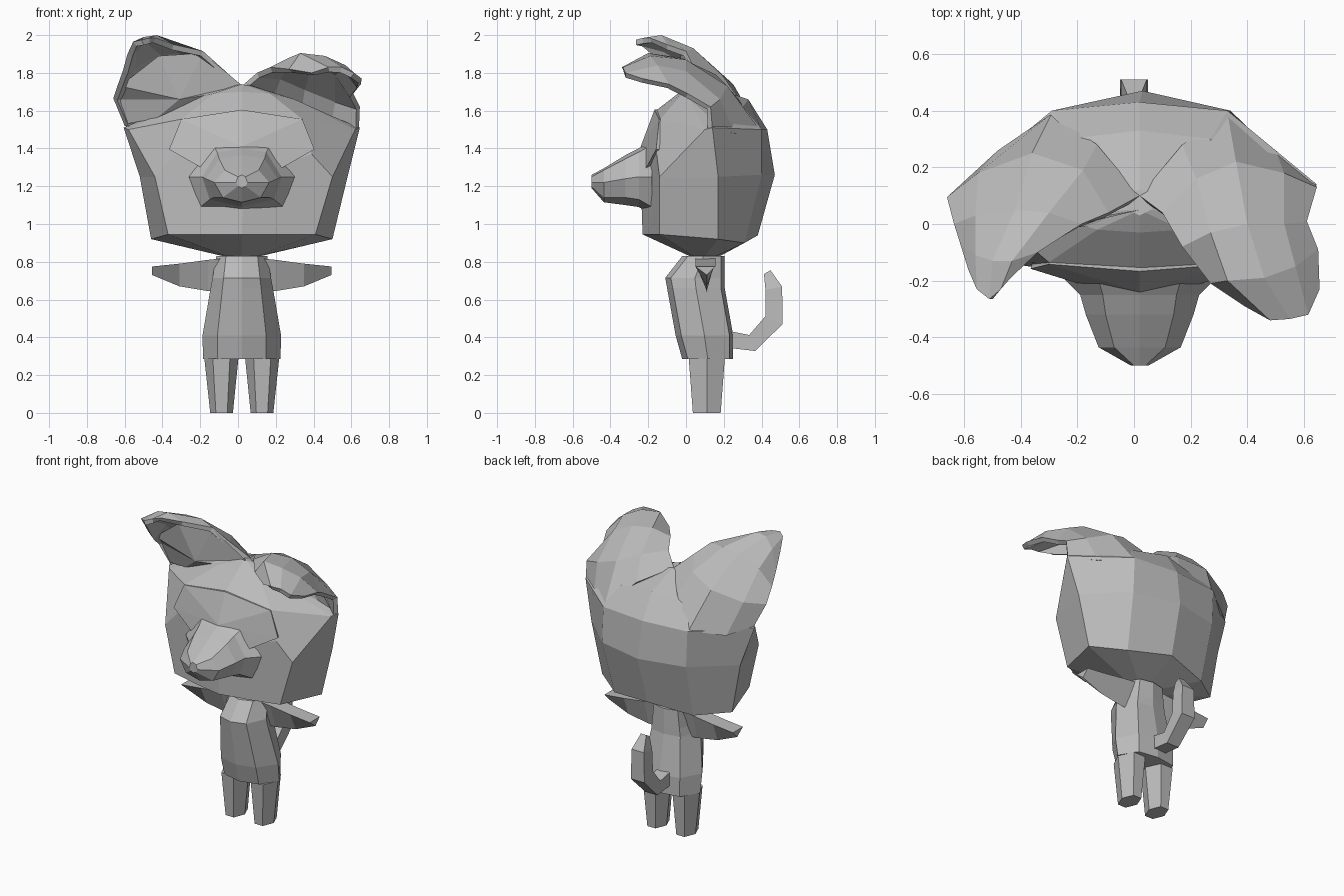
import bpy, bmesh, math
from mathutils import Vector

CX = 0.02  # the figure's own mid line

grey = bpy.data.materials.new("plain grey")
grey.diffuse_color = (0.5, 0.5, 0.5, 1)


def make(name, verts, faces, closed=True):
    bm = bmesh.new()
    vs = [bm.verts.new(v) for v in verts]
    for f in faces:
        bm.faces.new([vs[i] for i in f])
    if closed:
        bmesh.ops.recalc_face_normals(bm, faces=bm.faces)
    me = bpy.data.meshes.new(name)
    bm.to_mesh(me)
    bm.free()
    me.materials.append(grey)
    ob = bpy.data.objects.new(name, me)
    bpy.context.collection.objects.link(ob)
    return ob


def loft(name, rings):
    """Closed solid through rings with equal point counts."""
    n = len(rings[0])
    verts = [p for r in rings for p in r]
    faces = [(k * n + i, k * n + (i + 1) % n, (k + 1) * n + (i + 1) % n, (k + 1) * n + i)
             for k in range(len(rings) - 1) for i in range(n)]
    faces += [tuple(range(n)), tuple(range(len(verts) - n, len(verts)))]
    return make(name, verts, faces)


def mirror(half, cx=CX):
    """Half ring from mid line to mid line -> full ring around x = cx."""
    return ([(cx + x, y, z) for x, y, z in half] +
            [(cx - x, y, z) for x, y, z in half[-2:0:-1]])


# Head: front middle, brow, front corner, side, back corner, back middle
head = [
    (.02, [(0, .02, .83), (.04, .03, .83), (.08, .04, .83), (.10, .10, .83), (.08, .16, .83),
           (0, .18, .83)]),
    (.02, [(0, -.23, .945), (.2, -.19, .945), (.39, -.14, .945), (.48, .17, .92), (.29, .31, .90),
           (0, .38, .94)]),
    (.03, [(0, -.24, 1.25), (.36, -.155, 1.37), (.47, -.14, 1.25), (.55, .17, 1.25),
           (.31, .40, 1.26), (0, .47, 1.26)]),
    (.02, [(0, -.16, 1.6), (.32, -.135, 1.555), (.60, .10, 1.50), (.625, .14, 1.51),
           (.31, .40, 1.5), (0, .43, 1.5)]),
    (.02, [(0, -.03, 1.70), (.15, -.02, 1.69), (.28, .02, 1.66), (.48, .12, 1.57),
           (.25, .30, 1.62), (0, .33, 1.66)]),
    (.02, [(0, .03, 1.74), (.02, .04, 1.735), (.04, .05, 1.735), (.06, .08, 1.73), (.04, .11, 1.73),
           (0, .12, 1.73)]),
]
loft("head", [mirror(h, c) for c, h in head])

# Face plate around the eyes
outline = mirror([(0, -.167, 1.605), (.32, -.142, 1.555), (.385, -.158, 1.395),
                  (.20, -.215, 1.29), (0, -.25, 1.25)])
n = len(outline)
back = [(x * .98, y + .02, z) for x, y, z in outline]
make("face_plate", outline + back + [(CX, -.24, 1.41)],
     [(i, (i + 1) % n, 2 * n) for i in range(n)] +
     [(i, (i + 1) % n, n + (i + 1) % n, n + i) for i in range(n)] +
     [tuple(range(n, 2 * n))])

# Muzzle: rings along y, points from top to bottom as (half width, z)
muzzle = [
    (-.18, [(0, 1.45), (.15, 1.42), (.28, 1.25), (.22, 1.09), (0, 1.05)]),
    (-.25, [(0, 1.40), (.13, 1.38), (.21, 1.25), (.17, 1.13), (0, 1.09)]),
    (-.32, [(0, 1.365), (.12, 1.345), (.19, 1.24), (.15, 1.14), (0, 1.10)]),
    (-.435, [(0, 1.295), (.09, 1.285), (.145, 1.22), (.10, 1.14), (0, 1.115)]),
    (-.50, [(0, 1.26), (.02, 1.25), (.03, 1.22), (.02, 1.20), (0, 1.19)]),
]
loft("muzzle", [mirror([(x, y, z) for x, z in h]) for y, h in muzzle])


# Ears: curved shells, rows from the head to the tip, inner edge to outer edge
def ear(name, rows):
    m = len(rows[0])
    verts = [Vector(p) for r in rows for p in r]
    faces = [(k * m + i, k * m + i + 1, (k + 1) * m + i + 1, (k + 1) * m + i)
             for k in range(len(rows) - 1) for i in range(m - 1)]
    up = sum(((verts[f[2]] - verts[f[0]]).cross(verts[f[3]] - verts[f[1]]).z for f in faces))
    if up < 0:
        faces = [f[::-1] for f in faces]
    ob = make(name, verts, faces, closed=False)
    mod = ob.modifiers.new("thickness", 'SOLIDIFY')
    mod.thickness, mod.offset = .03, -1


def ear_lining(name, rim, middle):
    """Front-facing fan that fills the hollow below the ear."""
    k = len(rim)
    make(name, rim + [middle], [(i, (i + 1) % k, k) for i in range(k)])


ear("upright_ear", [
    [(.02, .10, 1.73), (-.13, .28, 1.66), (-.29, .39, 1.50), (-.48, .26, 1.47), (-.60, .14, 1.52)],
    [(-.09, .04, 1.83), (-.18, .19, 1.79), (-.36, .25, 1.74), (-.55, .18, 1.68), (-.66, .095, 1.665)],
    [(-.185, .0, 1.915), (-.30, .04, 1.93), (-.42, .05, 1.92), (-.56, .03, 1.85), (-.635, .0, 1.74)],
    [(-.34, -.10, 1.95), (-.43, -.13, 2.0), (-.50, -.13, 1.99), (-.56, -.11, 1.93), (-.61, -.08, 1.81)],
    [(-.435, -.19, 1.985), (-.47, -.23, 1.985), (-.51, -.265, 1.975), (-.555, -.23, 1.965),
     (-.585, -.16, 1.90)],
])
ear_lining("upright_ear_lining", [
    (.02, .05, 1.735), (-.185, .0, 1.905), (-.42, -.03, 1.89), (-.625, .02, 1.73),
    (-.645, .095, 1.66), (-.59, .12, 1.53), (-.43, .06, 1.56), (-.18, -.01, 1.68)],
    (-.31, -.01, 1.66))
ear("folded_ear", [
    [(.02, .10, 1.73), (.17, .28, 1.66), (.33, .39, 1.50), (.50, .26, 1.48), (.64, .14, 1.50)],
    [(.10, .04, 1.80), (.22, .16, 1.79), (.36, .22, 1.73), (.53, .18, 1.66), (.645, .13, 1.62)],
    [(.17, -.08, 1.83), (.27, -.03, 1.88), (.40, .0, 1.87), (.53, .0, 1.81), (.61, .01, 1.69)],
    [(.27, -.21, 1.82), (.33, -.20, 1.905), (.46, -.19, 1.89), (.57, -.15, 1.84), (.65, -.09, 1.74)],
    [(.39, -.29, 1.80), (.48, -.34, 1.83), (.55, -.335, 1.83), (.615, -.32, 1.80), (.655, -.23, 1.77)],
])

# Body: (z, half width, front y, back y)
body = [(.285, .205, -.02, .25), (.41, .208, -.055, .25),
        (.66, .165, -.10, .205), (.715, .155, -.11, .205), (.83, .135, -.02, .205)]
loft("body", [mirror([(0, f, z), (w * .62, f + .03, z), (w, (f + b) / 2, z),
                      (w * .65, b - .02, z), (0, b, z)]) for z, w, f, b in body])

for side, word in ((-1, "left"), (1, "right")):
    # Leg: six sided, tapering to the foot
    loft(word + "_leg", [
        [(CX + side * cx + rx * math.cos(a), .11 + ry * math.sin(a), z)
         for a in (math.tau * i / 6 for i in range(6))]
        for cx, rx, ry, z in ((.107, .06, .085, 0), (.108, .09, .11, .287))])
    # Arm: triangular section, narrow at the hand
    loft(word + "_arm", [
        [(CX + side * x, .05, top), (CX + side * x, .155, top), (CX + side * x, .11, low)]
        for x, top, low in ((.08, .82, .64), (.18, .81, .645), (.33, .79, .67), (.475, .775, .73))])

# Tail: square section along a bent path, (y, z, bend angle, half size)
tail = [(.22, .39, 0, .045), (.35, .37, 20, .045), (.465, .49, 65, .05),
        (.465, .66, 100, .045), (.43, .745, 120, .02)]
rings = []
for y, z, ang, s in tail:
    a = math.radians(ang)
    ny, nz = -math.sin(a), math.cos(a)
    rings.append([(i * s, y + j * s * ny, z + j * s * nz)
                  for i, j in ((-1, -1), (1, -1), (1, 1), (-1, 1))])
loft("tail", rings)
